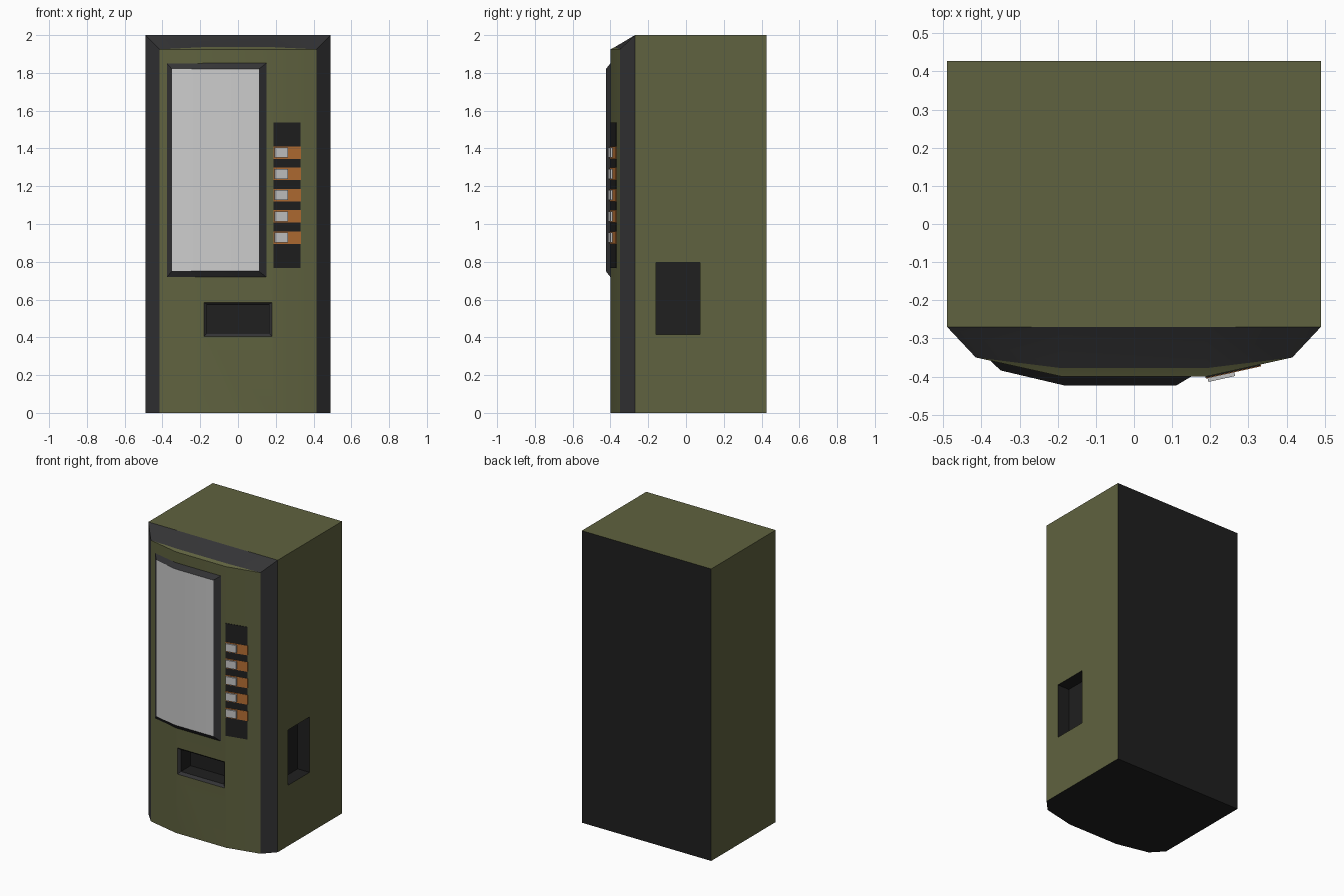
import bpy, bmesh, math
from mathutils import Vector, Matrix

if "Cube" in bpy.data.objects:
    bpy.data.objects.remove(bpy.data.objects["Cube"])


def material(name, r, g, b):
    m = bpy.data.materials.new(name)
    m.diffuse_color = (r, g, b, 1)
    m.use_nodes = True
    m.node_tree.nodes["Principled BSDF"].inputs["Base Color"].default_value = m.diffuse_color
    return m


GREEN = material("olive green", 0.115, 0.122, 0.050)
TRIM = material("dark grey trim", 0.034, 0.034, 0.036)
BLACK = material("black", 0.014, 0.014, 0.014)
GLASS = material("light grey display", 0.60, 0.60, 0.60)
ORANGE = material("orange label", 0.46, 0.155, 0.033)
SILVER = material("silver", 0.56, 0.56, 0.56)


def make(name, bm, mats, smooth=True):
    bmesh.ops.recalc_face_normals(bm, faces=bm.faces)
    me = bpy.data.meshes.new(name)
    bm.to_mesh(me)
    bm.free()
    ob = bpy.data.objects.new(name, me)
    bpy.context.collection.objects.link(ob)
    for m in mats:
        me.materials.append(m)
    bpy.ops.object.select_all(action='DESELECT')
    bpy.context.view_layer.objects.active = ob
    ob.select_set(True)
    if smooth:
        bpy.ops.object.shade_smooth_by_angle(angle=math.radians(20))
    return ob


def ring(pts, z0, z1):
    """Closed loop on an upright sheet: along the bottom, back along the top."""
    return [(x, y, z0) for x, y in pts] + [(x, y, z1) for x, y in reversed(pts)]


def loft(name, rings, mats, side_mats, cap_mat):
    """Bridge successive rings and close both ends with upright quads."""
    bm = bmesh.new()
    loops = [[bm.verts.new(p) for p in r] for r in rings]
    n = len(loops[0])
    for a, b, mi in zip(loops, loops[1:], side_mats):
        for i in range(n):
            j = (i + 1) % n
            bm.faces.new((a[i], a[j], b[j], b[i])).material_index = mi
    for lp in (loops[0], loops[-1]):
        for i in range(n // 2 - 1):
            bm.faces.new((lp[i], lp[i + 1], lp[n - 2 - i], lp[n - 1 - i])).material_index = cap_mat
    return make(name, bm, mats)


# cabinet: faceted bow front, mitred dark trim at sides and top
bm = bmesh.new()
XS = [-0.49, -0.415, -0.19, 0.19, 0.415, 0.49]
YS = [-0.27, -0.35, -0.40, -0.40, -0.35, -0.27]
ZS = [2.0, 1.925, 1.925, 1.925, 1.925, 2.0]
low = [bm.verts.new((x, y, 0)) for x, y in zip(XS, YS)]
up = [bm.verts.new(p) for p in zip(XS, YS, ZS)]
rear = [bm.verts.new((x, 0.427, z)) for x, z in ((-0.49, 0), (0.49, 0), (0.49, 2), (-0.49, 2))]
lip = [bm.verts.new((x, -0.378, 1.936)) for x in (-0.19, 0.19)]
edge = [bm.verts.new((x, -0.27, 2)) for x in (-0.19, 0.19)]


def face(mi, *vs):
    bm.faces.new(vs).material_index = mi


for i in range(5):
    face(1 if i in (0, 4) else 0, low[i], low[i + 1], up[i + 1], up[i])
face(2, *low, rear[1], rear[0])                                  # underside
face(2, *rear)                                                   # back
face(0, low[0], up[0], rear[3], rear[0])                         # sides
face(0, low[5], rear[1], rear[2], up[5])
face(0, up[0], edge[0], edge[1], up[5], rear[2], rear[3])        # top
face(1, up[0], up[1], lip[0], edge[0])                           # sloped top trim
face(1, edge[0], lip[0], lip[1], edge[1])
face(1, edge[1], lip[1], up[4], up[5])
face(0, up[1], up[2], lip[0])                                    # door top ledge
face(0, up[2], up[3], lip[1], lip[0])
face(0, up[3], up[4], lip[1])
BODY = [GREEN, TRIM, BLACK]
cabinet = make("cabinet", bm, BODY, smooth=False)


def rect(x, y, z0, z1):
    return ring([(-x, y), (x, y)], z0, z1)


# openings: bevelled delivery slot in front, recess in the right side
slot = loft("slot_cutter", [rect(0.185, -0.405, 0.40, 0.59), rect(0.163, -0.385, 0.422, 0.572),
                            rect(0.163, -0.28, 0.422, 0.572)], BODY, [1, 2], 2)
side = loft("side_cutter", [ring([(0.40, -0.16), (0.40, 0.075)], 0.415, 0.795),
                            ring([(0.55, -0.16), (0.55, 0.075)], 0.415, 0.795)], BODY, [2], 2)
for cutter in (slot, side):
    cutter.hide_render = True
    mod = cabinet.modifiers.new("opening", 'BOOLEAN')
    mod.operation, mod.solver, mod.object = 'DIFFERENCE', 'EXACT', cutter
    bpy.ops.object.select_all(action='DESELECT')
    bpy.context.view_layer.objects.active = cabinet
    cabinet.select_set(True)
    bpy.ops.object.modifier_apply(modifier=mod.name)
    bpy.data.objects.remove(cutter)
bpy.ops.object.shade_smooth_by_angle(angle=math.radians(20))

# display window following the bow front, with bevelled frame
loft("display_window",
     [ring([(-0.38, -0.355), (-0.19, -0.397), (0.155, -0.397)], 0.715, 1.855),
      ring([(-0.35, -0.384), (-0.18, -0.424), (0.11, -0.424)], 0.75, 1.82)],
     [TRIM, GLASS], [0], 1)

# selection panel on the angled right facet of the door
ANGLE = math.atan2(0.05, 0.225)
FACET = Matrix.Translation((0.19, -0.40, 0)) @ Matrix.Rotation(ANGLE, 4, 'Z')


def plate(name, x0, x1, zc, h, depth, mat):
    """Box on the facet; x runs along it, depth stands out from it."""
    u0, u1 = ((x - 0.19) / math.cos(ANGLE) for x in (x0, x1))
    bm = bmesh.new()
    bmesh.ops.create_cube(bm, size=1)
    bmesh.ops.scale(bm, vec=(u1 - u0, depth + 0.002, h), verts=bm.verts)
    bmesh.ops.translate(bm, vec=((u0 + u1) / 2, -depth / 2 + 0.001, zc), verts=bm.verts)
    bm.transform(FACET)
    return make(name, bm, [mat])


plate("selection_panel", 0.187, 0.33, 1.153, 0.77, 0.003, BLACK)
for i in range(5):
    z = 0.928 + 0.1125 * i
    plate(f"selection_label_{i + 1}", 0.188, 0.332, z, 0.066, 0.005, ORANGE)
    plate(f"selection_button_{i + 1}", 0.192, 0.262, z, 0.052, 0.015, SILVER)
